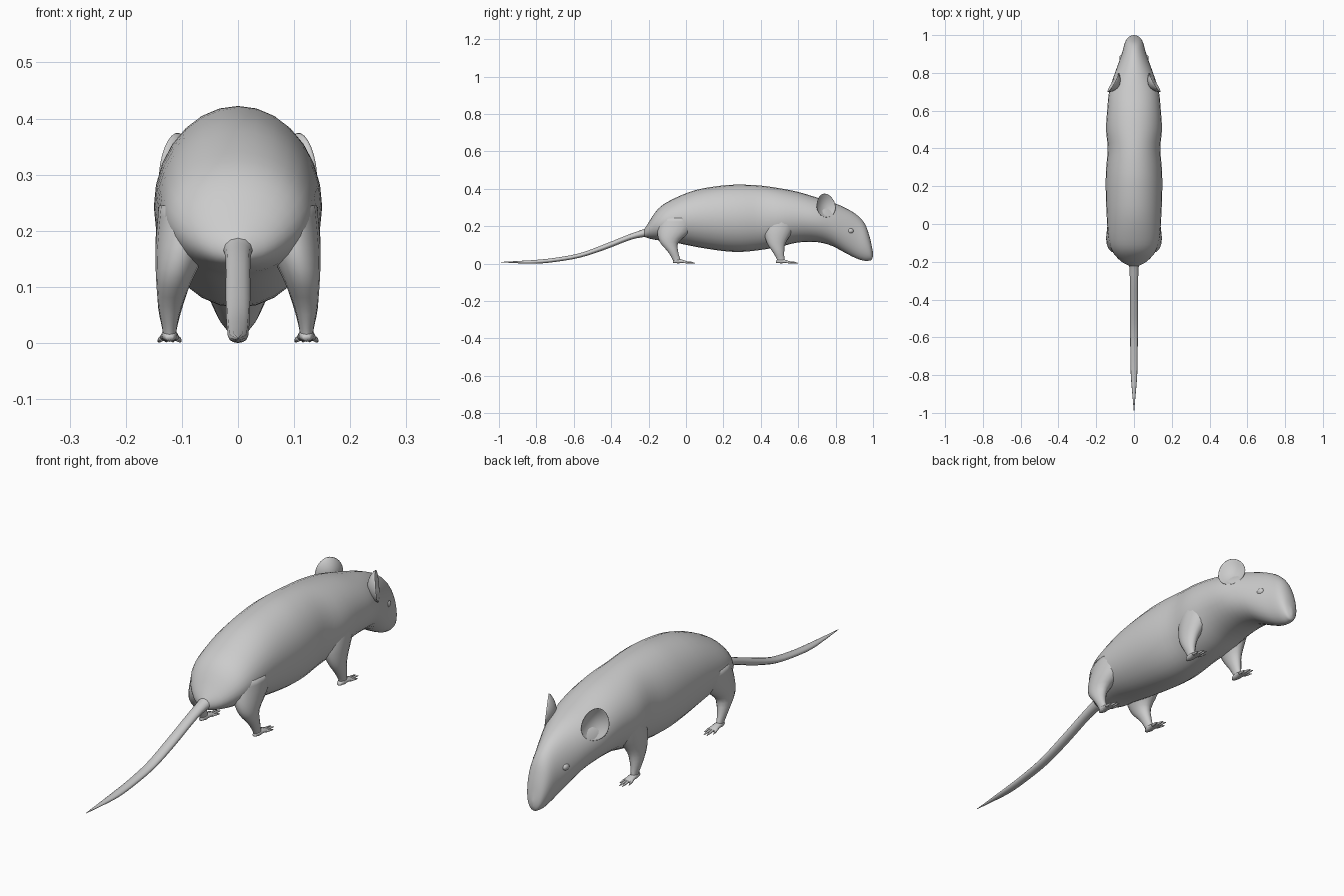
import bpy, bmesh, math
from mathutils import Vector, Matrix

if "Cube" in bpy.data.objects:
    bpy.data.objects.remove(bpy.data.objects["Cube"])


def spline(keys, sub):
    """Catmull-Rom resampling of a list of tuples."""
    out = []
    for i in range(len(keys) - 1):
        p0, p1 = keys[max(i - 1, 0)], keys[i]
        p2, p3 = keys[i + 1], keys[min(i + 2, len(keys) - 1)]
        for k in range(sub):
            t = k / sub
            out.append([0.5 * (2 * b + (c - a) * t + (2 * a - 5 * b + 4 * c - d) * t * t
                               + (3 * b - a - 3 * c + d) * t ** 3)
                        for a, b, c, d in zip(p0, p1, p2, p3)])
    return out + [list(keys[-1])]


def finish(name, bm):
    bmesh.ops.recalc_face_normals(bm, faces=bm.faces)
    for f in bm.faces:
        f.smooth = True
    me = bpy.data.meshes.new(name)
    bm.to_mesh(me)
    bm.free()
    ob = bpy.data.objects.new(name, me)
    bpy.context.collection.objects.link(ob)
    return ob


def loft(name, keys, axis, sides=16, sub=3):
    """Elliptical rings (x, y, z, half width, half depth) swept along Y or Z."""
    bm = bmesh.new()
    rings = []
    for x, y, z, a, b in spline(keys, sub):
        ring = []
        for i in range(sides):
            t = 2 * math.pi * i / sides
            u, v = max(a, .0005) * math.cos(t), max(b, .0005) * math.sin(t)
            ring.append(bm.verts.new((x + u, y, z + v) if axis == 'Y' else (x + u, y + v, z)))
        rings.append(ring)
    for r, q in zip(rings, rings[1:]):
        for i in range(sides):
            j = (i + 1) % sides
            bm.faces.new((r[i], r[j], q[j], q[i]))
    bm.faces.new(rings[0])
    bm.faces.new(rings[-1])
    return finish(name, bm)


# Body and head: y, top z, bottom z, half width
profile = [
    (-.225, .185, .15, .018), (-.2, .225, .14, .065), (-.15, .297, .13, .112),
    (-.08, .345, .122, .135), (.05, .398, .095, .145), (.2, .423, .072, .15),
    (.3, .427, .068, .147), (.4, .422, .078, .139), (.5, .408, .095, .148),
    (.6, .388, .118, .142), (.7, .358, .12, .132), (.78, .333, .1, .108),
    (.85, .304, .063, .083), (.91, .268, .033, .062), (.955, .22, .02, .05),
    (.98, .155, .021, .038), (.993, .1, .026, .024), (1.0, .065, .045, .004)]
loft("body_and_head", [(0, y, (t + b) / 2, w, (t - b) / 2) for y, t, b, w in profile], 'Y', 28)

# Tail
loft("tail", [
    (0, -.16, .19, .04, .035), (0, -.22, .17, .026, .022), (0, -.3, .147, .022, .016),
    (0, -.44, .092, .022, .015), (0, -.57, .048, .021, .012), (0, -.7, .025, .019, .011),
    (0, -.8, .015, .017, .01), (0, -.9, .013, .009, .006), (0, -.99, .013, .001, .001)],
    'Y', 12)

hind = [(.085, -.03, .25, .056, .11), (.1, -.065, .175, .047, .088), (.113, -.09, .12, .033, .05),
        (.121, -.07, .07, .021, .028), (.122, -.052, .03, .013, .021), (.122, -.045, .01, .012, .02)]
fore = [(.088, .52, .25, .056, .09), (.1, .495, .18, .047, .078), (.114, .483, .115, .031, .05),
        (.121, .495, .065, .021, .03), (.122, .506, .03, .013, .021), (.122, .51, .01, .012, .02)]


def ear(side):
    """Flattened ball with its forward face pushed in to make a cup."""
    bm = bmesh.new()
    bmesh.ops.create_uvsphere(bm, u_segments=24, v_segments=14, radius=1)
    n = Vector((.85, .5, .1)).normalized()
    up = Vector((.22, -.1, 1))
    up = (up - n * up.dot(n)).normalized()
    w = n.cross(up)
    for v in bm.verts:
        p = v.co.copy()
        r2 = min(p.x ** 2 + p.y ** 2, 1)
        thick = .012 * p.z if p.z < 0 else .005 * p.z
        cup = -.024 * (1 - r2)
        width = .058 * (1 - .12 * p.y)
        co = Vector((.111, .748, .316)) + w * p.x * width + up * p.y * .064 + n * (thick + cup)
        v.co = Vector((co.x * side, co.y, co.z))
    finish("ear", bm)


for s in (1, -1):
    ear(s)

    # Eyes
    bm = bmesh.new()
    bmesh.ops.create_uvsphere(bm, u_segments=14, v_segments=10, radius=1,
                              matrix=Matrix.Translation((s * .066, .877, .18))
                              @ Matrix.Diagonal((.012, .019, .014, 1)))
    finish("eye", bm)

    # Legs, feet and toes
    for label, keys, fy in (("hind", hind, -.045), ("front", fore, .505)):
        loft(label + "_leg", [(s * k[0], *k[1:]) for k in keys], 'Z')
        cx = s * .122
        loft(label + "_foot", [
            (cx, fy - .025, .014, .006, .004), (cx, fy - .012, .018, .013, .011),
            (cx, fy + .02, .017, .016, .01), (cx, fy + .045, .013, .018, .006),
            (cx, fy + .055, .011, .013, .003)], 'Y', 12, 2)
        for dx, ln in ((-.015, .07), (-.005, .094), (.005, .094), (.015, .072)):
            loft(label + "_toe", [
                (cx + dx * .8, fy + .03, .013, .005, .005),
                (cx + dx * 1.1, fy + ln * .75, .011, .0045, .005),
                (cx + dx * 1.35, fy + ln, .007, .001, .001)], 'Y', 8, 2)

# Rest the feet and tail on the ground
low = min(v.co.z for o in bpy.context.collection.objects for v in o.data.vertices)
for o in bpy.context.collection.objects:
    o.data.transform(Matrix.Translation((0, 0, -low)))
